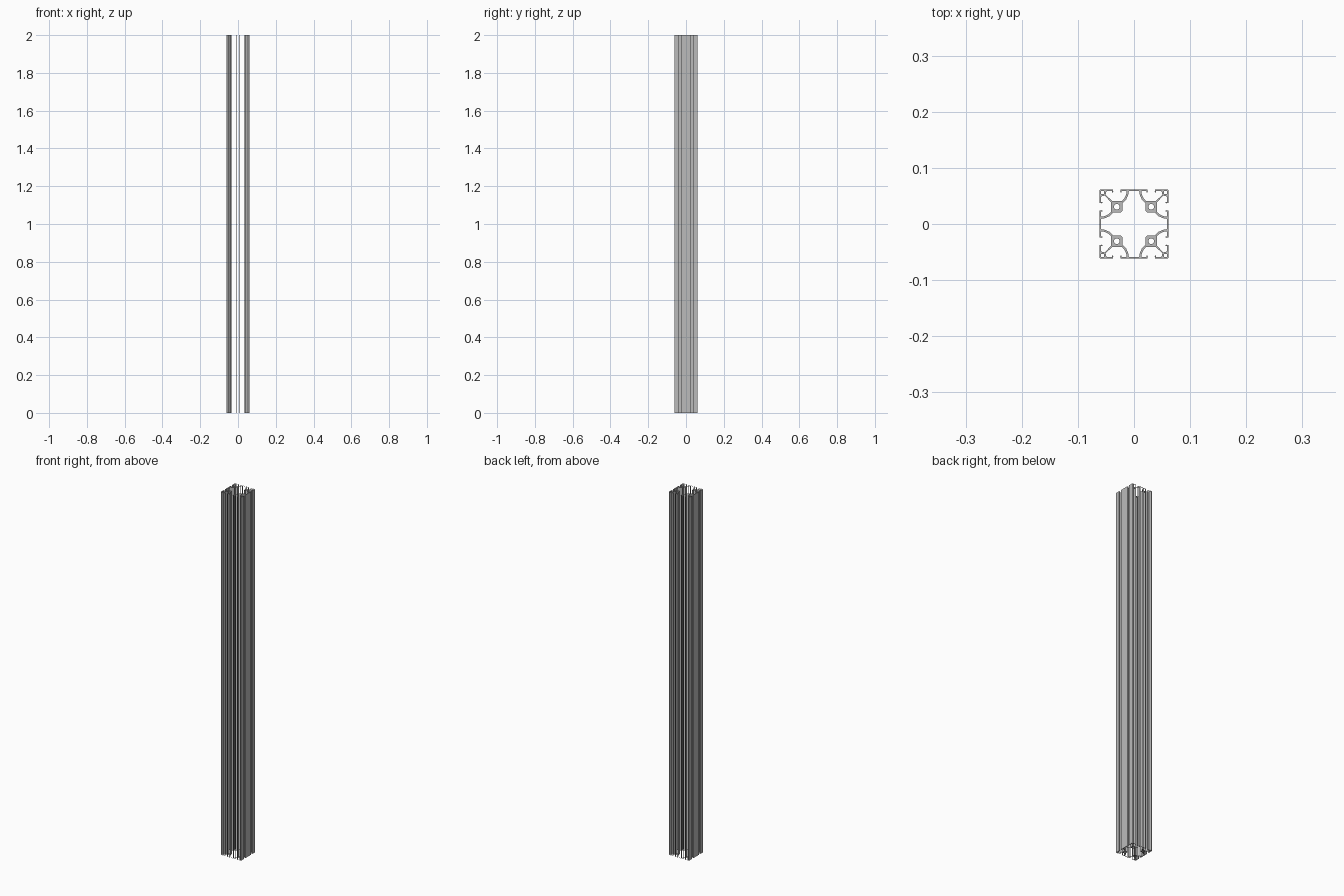
import bpy
import bmesh
from math import cos, sin, pi
from mathutils import Vector

cube = bpy.data.objects.get("Cube")
if cube:
    bpy.data.objects.remove(cube)

HALF = 40.0                 # half width of the section, in section units
SCALE = 0.0615 / HALF       # section units to scene units
HEIGHT = 2.0 / SCALE


def unfold(octant):
    """Mirror an octant (top middle to diagonal) into a full clockwise loop."""
    quarter = octant + [(y, x) for x, y in reversed(octant[:-1])]
    loop = []
    for _ in range(4):
        loop += quarter[:-1]
        quarter = [(y, -x) for x, y in quarter]
    return loop


# Outer contour: face plate, lip, web, screw boss, diagonal web, corner
outer = unfold([
    (0, 40), (15.6, 40), (16, 37), (15.3, 36.2), (14.5, 37), (14.5, 38),
    (8.5, 38), (9, 34.5), (11, 30), (14, 26.5), (25.2, 26.5), (33, 34),
    (32, 38), (25.5, 38), (25.5, 37), (24.7, 36.2), (24, 37), (24.4, 40),
    (38.6, 40), (39.6, 39.6)])

# Central hollow
hollow = unfold([
    (0, 38), (6, 38), (6.7, 34), (9, 28.5), (13.5, 24), (13.5, 15), (14.3, 14.3)])

holes = [hollow]
for sx in (-1, 1):
    for sy in (-1, 1):
        # Screw bore and corner cell, both clockwise
        holes.append([(sx * 20 + 3.4 * cos(-i * pi / 8), sy * 20 + 3.4 * sin(-i * pi / 8))
                      for i in range(16)])
        c = sx * 36.4, sy * 36.4
        holes.append([(c[0] + 1.7 * u, c[1] + 1.7 * v)
                      for u, v in ((-1, -1), (-1, 1), (1, 1), (1, -1))])

loops = [outer] + [list(reversed(h)) for h in holes]


def has_wall(a, b):
    """The front and back channels are open; only side-facing walls run there."""
    d = (Vector(b) - Vector(a)).normalized()
    side_facing = abs(d.y)
    middle = abs(a[0] + b[0]) / 2 < 24
    return side_facing > (0.98 if middle else 0.1)


bm = bmesh.new()
rims = {0: [], HEIGHT: []}
for loop in loops:
    low = [bm.verts.new((x, y, 0)) for x, y in loop]
    high = [bm.verts.new((x, y, HEIGHT)) for x, y in loop]
    for i in range(len(loop)):
        j = (i + 1) % len(loop)
        rims[0].append(bm.edges.new((low[i], low[j])))
        rims[HEIGHT].append(bm.edges.new((high[i], high[j])))
        if has_wall(loop[i], loop[j]):
            bm.faces.new((low[j], low[i], high[i], high[j]))

# End caps
for z, edges in rims.items():
    up = 1 if z else -1
    result = bmesh.ops.triangle_fill(bm, use_beauty=True, edges=edges, normal=(0, 0, up))
    for face in result["geom"]:
        if isinstance(face, bmesh.types.BMFace):
            face.normal_update()
            if face.normal.z * up < 0:
                face.normal_flip()

bmesh.ops.scale(bm, vec=(SCALE, SCALE, SCALE), verts=bm.verts)
mesh = bpy.data.meshes.new("slotted_rail")
bm.to_mesh(mesh)
bm.free()

# Bare aluminium
metal = bpy.data.materials.new("aluminium_grey")
metal.use_nodes = True
colour = (0.5, 0.5, 0.5, 1)
metal.diffuse_color = colour
metal.node_tree.nodes["Principled BSDF"].inputs["Base Color"].default_value = colour
mesh.materials.append(metal)

rail = bpy.data.objects.new("slotted_rail", mesh)
bpy.context.collection.objects.link(rail)
